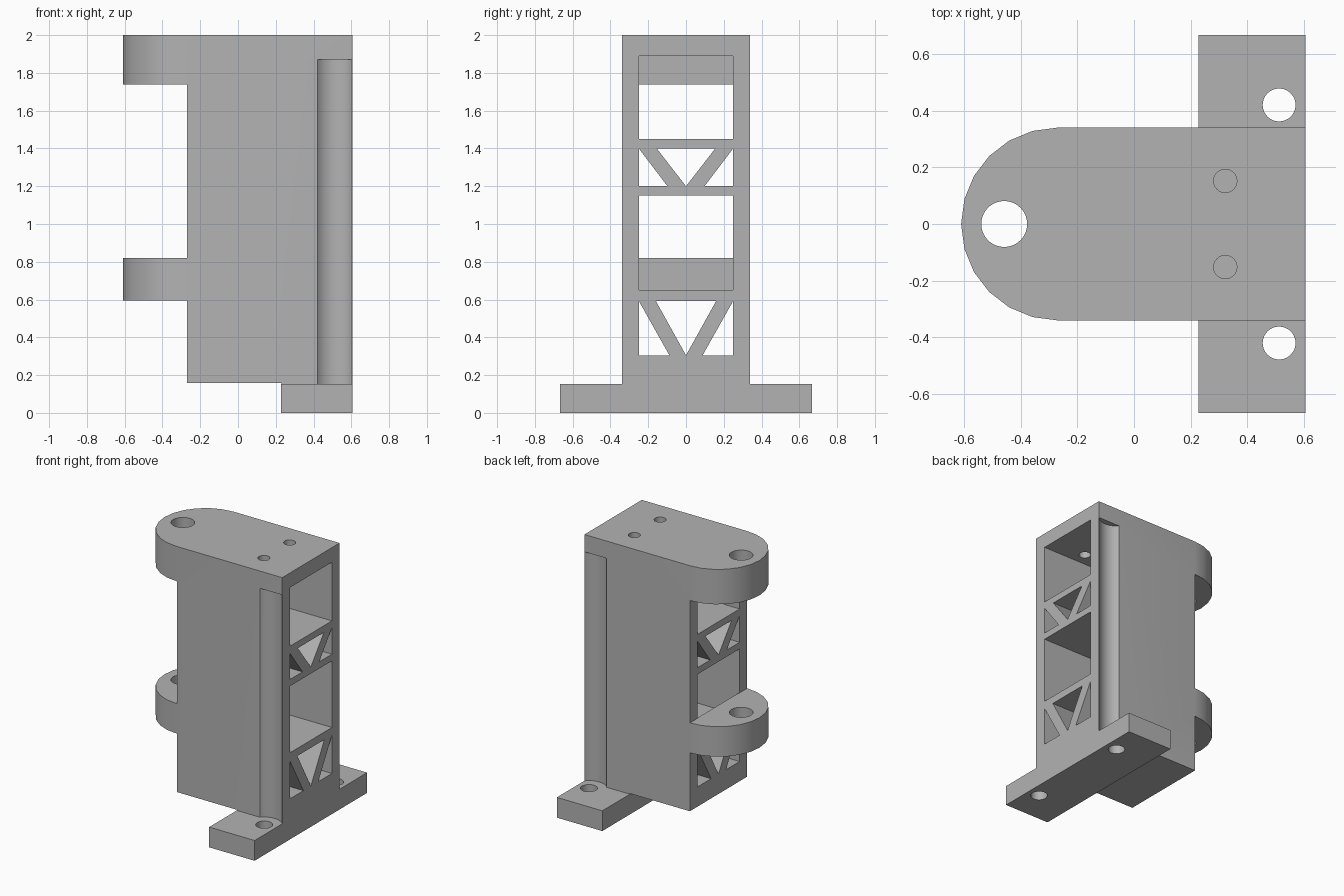
import bpy, bmesh, math
from mathutils import Vector

if "Cube" in bpy.data.objects:
    bpy.data.objects.remove(bpy.data.objects["Cube"], do_unlink=True)

grey = bpy.data.materials.new("plain grey")
grey.use_nodes = True
colour = (0.45, 0.45, 0.45, 1)
grey.diffuse_color = colour
grey.node_tree.nodes["Principled BSDF"].inputs["Base Color"].default_value = colour


def prism(name, outline, lo, hi, axis="z"):
    """Extrude an outline: (x, y) along z, or (y, z) along x."""
    def place(p, h):
        return Vector((p[0], p[1], h)) if axis == "z" else Vector((h, p[0], p[1]))
    bm = bmesh.new()
    low = [bm.verts.new(place(p, lo)) for p in outline]
    high = [bm.verts.new(place(p, hi)) for p in outline]
    bm.faces.new(low)
    bm.faces.new(high)
    for i in range(len(low)):
        j = (i + 1) % len(low)
        bm.faces.new((low[i], low[j], high[j], high[i]))
    bmesh.ops.recalc_face_normals(bm, faces=bm.faces)
    mesh = bpy.data.meshes.new(name)
    bm.to_mesh(mesh)
    bm.free()
    mesh.materials.append(grey)
    ob = bpy.data.objects.new(name, mesh)
    bpy.context.scene.collection.objects.link(ob)
    return ob


def box(name, x0, x1, y, z0, z1):
    return prism(name, [(x0, -y), (x1, -y), (x1, y), (x0, y)], z0, z1)


def cylinder(name, x, y, r, z0, z1, n=40):
    ring = [(x + r * math.cos(math.tau * i / n), y + r * math.sin(math.tau * i / n))
            for i in range(n)]
    return prism(name, ring, z0, z1)


def combine(target, other, operation="DIFFERENCE"):
    mod = target.modifiers.new(operation.lower(), "BOOLEAN")
    mod.operation = operation
    mod.solver = "EXACT"
    mod.object = other
    bpy.context.view_layer.objects.active = target
    bpy.ops.object.modifier_apply(modifier=mod.name)
    bpy.data.objects.remove(other, do_unlink=True)


BACK, RIGHT, HALF = -0.27, 0.605, 0.34
BASE_TOP = 0.152

# Round-nosed column, full height, with a foot reaching into the base
nose = [(BACK + HALF * math.cos(a), HALF * math.sin(a))
        for a in (math.radians(90 + 15 * i) for i in range(13))]
body = prism("bracket", nose + [(RIGHT, -HALF), (RIGHT, HALF)], 0.157, 2)
combine(body, box("foot", 0.23, RIGHT, HALF, 0.05, 0.25), "UNION")

# Clear the nose away between the two hinge lugs
for z0, z1 in ((0.1, 0.595), (0.82, 1.738)):
    combine(body, box("lug_gap", -0.8, BACK, 0.5, z0, z1))

# Rectangular pockets, closed at the back only where a lug stands
for z0, z1, open0, open1 in ((0.65, 1.15, 0.82, 1.15), (1.45, 1.89, 1.45, 1.738)):
    combine(body, box("pocket", BACK + 0.004, 0.8, 0.25, z0, z1))
    combine(body, box("pocket_back", -0.4, 0.2, 0.25, open0, open1))

# Triangular truss openings running right through
for z0, z1, top, foot in ((0.305, 0.593, 0.16, 0.088), (1.2, 1.4, 0.155, 0.098)):
    triangles = [[(-top, z1), (0, z0), (top, z1)]]
    for s in (-1, 1):
        triangles.append([(s * 0.25, z0), (s * foot, z0), (s * 0.25, z1)])
    for tri in triangles:
        combine(body, prism("truss_opening", tri, -0.4, 0.8, "x"))

# Hinge pin bore, top screw holes and screwdriver grooves
combine(body, cylinder("pin_bore", -0.458, 0, 0.081, 0.3, 2.2))
for s in (-1, 1):
    combine(body, cylinder("top_hole", 0.322, s * 0.152, 0.041, 1.8, 2.2))
    combine(body, cylinder("groove", 0.512, s * 0.42, 0.122, 0.02, 1.87, 48))

# Mounting base with its bolt holes
combine(body, box("base", 0.228, RIGHT, 0.667, 0, BASE_TOP), "UNION")
for s in (-1, 1):
    combine(body, cylinder("bolt_hole", 0.512, s * 0.42, 0.058, -0.2, 0.2))

bpy.ops.object.select_all(action="DESELECT")
body.select_set(True)
bpy.context.view_layer.objects.active = body
bpy.ops.object.shade_smooth_by_angle(angle=math.radians(30))
